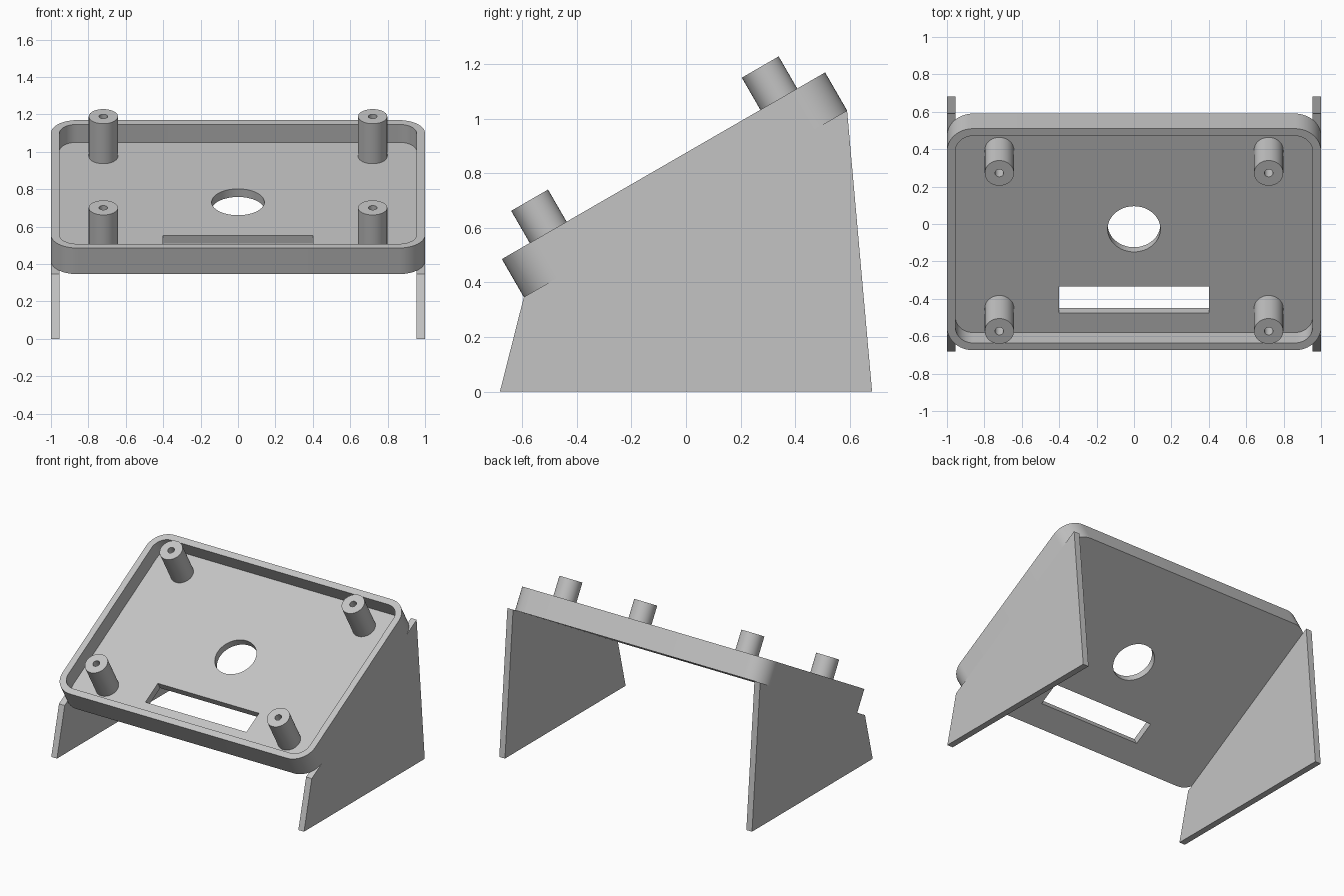
import bpy, bmesh, math
from mathutils import Matrix, Vector

if "Cube" in bpy.data.objects:
    bpy.data.objects.remove(bpy.data.objects["Cube"], do_unlink=True)

TILT = math.radians(30)
LENGTH = 1.368      # tray length along the slope
HEIGHT = 0.161      # tray height
WALL = 0.045        # rim and side panel thickness
FLOOR = 0.05        # tray floor thickness
RADIUS = 0.14       # tray corner radius
SLOPE = Matrix.Translation((0, -0.002, 0.688)) @ Matrix.Rotation(TILT, 4, 'X')

grey = bpy.data.materials.new("light grey plastic")
grey.use_nodes = True
grey.diffuse_color = (0.55, 0.55, 0.55, 1)
grey.node_tree.nodes["Principled BSDF"].inputs["Base Color"].default_value = (0.55, 0.55, 0.55, 1)


def finish(name, bm, matrix=Matrix()):
    bmesh.ops.recalc_face_normals(bm, faces=bm.faces)
    mesh = bpy.data.meshes.new(name)
    bm.to_mesh(mesh)
    bm.free()
    mesh.materials.append(grey)
    obj = bpy.data.objects.new(name, mesh)
    obj.matrix_world = matrix
    bpy.context.collection.objects.link(obj)
    return obj


def smooth(obj):
    bpy.ops.object.select_all(action='DESELECT')
    obj.select_set(True)
    bpy.context.view_layer.objects.active = obj
    bpy.ops.object.shade_smooth_by_angle(angle=math.radians(30))


def prism(name, points, offset, matrix=Matrix()):
    """Extrude a closed outline of 3D points by an offset vector."""
    bm = bmesh.new()
    face = bm.faces.new([bm.verts.new(p) for p in points])
    new = bmesh.ops.extrude_face_region(bm, geom=[face])["geom"]
    verts = [v for v in new if isinstance(v, bmesh.types.BMVert)]
    bmesh.ops.translate(bm, verts=verts, vec=Vector(offset))
    return finish(name, bm, matrix)


def rounded_rect(hx, hy, r, z, cy=0.0, steps=12):
    corners = ((1, 1), (-1, 1), (-1, -1), (1, -1))
    points = []
    for i, (sx, sy) in enumerate(corners):
        for k in range(steps + 1):
            a = (i + k / steps) * math.pi / 2
            points.append((sx * (hx - r) + r * math.cos(a),
                           cy + sy * (hy - r) + r * math.sin(a), z))
    return points


def cut(obj, cutters):
    """Subtract the cutters, keep the result and drop the cutters."""
    for c in cutters:
        c.hide_render = True
        mod = obj.modifiers.new("cut", 'BOOLEAN')
        mod.operation, mod.solver, mod.object = 'DIFFERENCE', 'EXACT', c
    graph = bpy.context.evaluated_depsgraph_get()
    mesh = bpy.data.meshes.new_from_object(obj.evaluated_get(graph))
    obj.modifiers.clear()
    obj.data = mesh
    for c in cutters:
        bpy.data.objects.remove(c, do_unlink=True)


# Tilted tray with a cavity, a round cable hole and a slot
half = LENGTH / 2
tray = prism("tray", rounded_rect(1, half, RADIUS, 0), (0, 0, HEIGHT), SLOPE)
cavity = prism("cavity_cutter", rounded_rect(1 - WALL, half - WALL, RADIUS - WALL, FLOOR),
               (0, 0, 1), SLOPE)
circle = [(0.141 * math.cos(a), 0.141 * math.sin(a), -0.2)
          for a in (math.tau * i / 64 for i in range(64))]
hole = prism("hole_cutter", circle, (0, 0, 0.6), SLOPE)
slot_points = [(sx * 0.4, -0.436 + sy * 0.081, -0.2)
               for sx, sy in ((1, 1), (-1, 1), (-1, -1), (1, -1))]
slot = prism("slot_cutter", slot_points, (0, 0, 0.6), SLOPE)
cut(tray, [cavity, hole, slot])
smooth(tray)

# Four standoffs with blind screw holes
profile = [(0, 0.03), (0.078, 0.03), (0.078, 0.297), (0.023, 0.297), (0.023, 0.06), (0, 0.06)]
for end, v in (("front", -0.488), ("back", 0.488)):
    for side, x in (("left", 0.72), ("right", -0.72)):
        bm = bmesh.new()
        verts = [bm.verts.new((r, 0, z)) for r, z in profile]
        edges = [bm.edges.new(pair) for pair in zip(verts, verts[1:])]
        bmesh.ops.spin(bm, geom=verts + edges, cent=(0, 0, 0), axis=(0, 0, 1),
                       angle=math.tau, steps=40)
        bmesh.ops.remove_doubles(bm, verts=bm.verts, dist=0.0005)
        post = finish(f"{end}_{side}_standoff", bm, SLOPE @ Matrix.Translation((x, v, 0)))
        smooth(post)

# Side panels reaching up to the underside of the tray
front_top = SLOPE @ Vector((0, -half, 0))
back_top = SLOPE @ Vector((0, half, 0))
side_outline = [(-0.682, 0), (0.682, 0), (back_top.y, back_top.z), (front_top.y, front_top.z)]
for side, s in (("left", 1), ("right", -1)):
    prism(f"{side}_side_panel", [(s, y, z) for y, z in side_outline], (-s * WALL, 0, 0))
